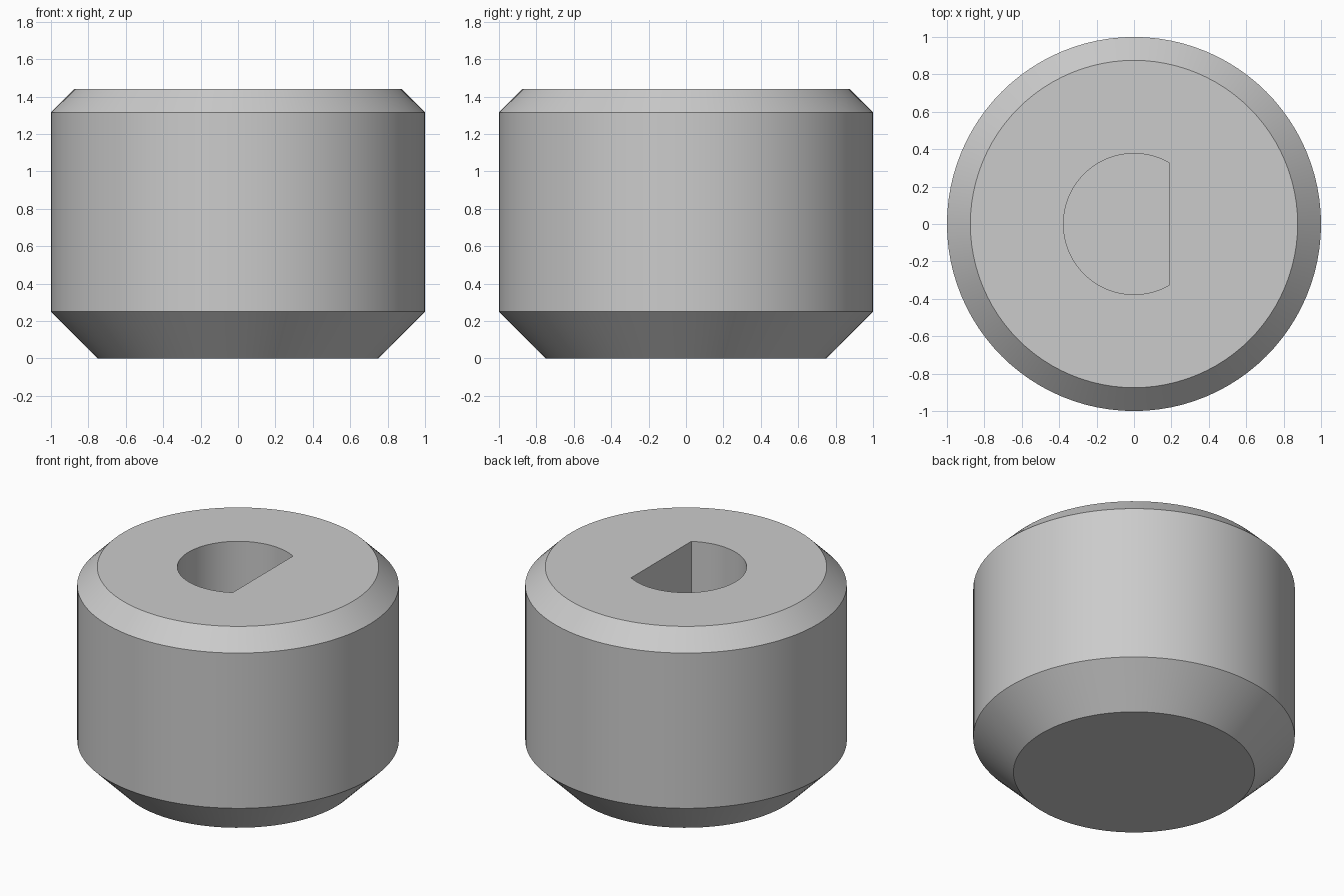
import bpy
import bmesh
from math import acos, cos, pi, sin

cube = bpy.data.objects.get("Cube")
if cube:
    bpy.data.objects.remove(cube, do_unlink=True)

SEGMENTS = 96
HEIGHT = 1.44

grey = bpy.data.materials.new("plain grey")
grey.use_nodes = True
colour = (0.6, 0.6, 0.6, 1)
grey.diffuse_color = colour
grey.node_tree.nodes["Principled BSDF"].inputs["Base Color"].default_value = colour


def loft(name, rings):
    """Closed solid skinned through a stack of equal-length point rings."""
    bm = bmesh.new()
    loops = [[bm.verts.new(p) for p in ring] for ring in rings]
    for low, high in zip(loops, loops[1:]):
        for i in range(len(low)):
            j = (i + 1) % len(low)
            bm.faces.new((low[i], low[j], high[j], high[i]))
    bm.faces.new(loops[0][::-1])
    bm.faces.new(loops[-1])
    bmesh.ops.recalc_face_normals(bm, faces=bm.faces)
    mesh = bpy.data.meshes.new(name)
    bm.to_mesh(mesh)
    bm.free()
    mesh.materials.append(grey)
    obj = bpy.data.objects.new(name, mesh)
    bpy.context.collection.objects.link(obj)
    return obj


def arc(radius, z, start, end, count, closed):
    steps = count if closed else count - 1
    angles = [start + (end - start) * i / steps for i in range(count)]
    return [(radius * cos(a), radius * sin(a), z) for a in angles]


# Round body with a wide lower chamfer and a narrow upper one
profile = [(0.75, 0), (1, 0.25), (1, 1.315), (0.875, HEIGHT)]
body = loft("knob_body", [arc(r, z, 0, 2 * pi, SEGMENTS, True) for r, z in profile])

# D-shaped blind shaft socket, flat side towards +x
half = acos(0.5)
socket = loft("socket_cutter", [arc(0.377, z, half, 2 * pi - half, 65, False)
                                for z in (0.19, HEIGHT + 0.1)])
socket.hide_render = True

cut = body.modifiers.new("shaft socket", "BOOLEAN")
cut.operation = "DIFFERENCE"
cut.solver = "EXACT"
cut.object = socket
bpy.ops.object.select_all(action="DESELECT")
body.select_set(True)
bpy.context.view_layer.objects.active = body
bpy.ops.object.modifier_apply(modifier=cut.name)
bpy.data.objects.remove(socket, do_unlink=True)

# Smooth curved walls, crisp chamfer and socket edges
bpy.ops.object.shade_smooth_by_angle(angle=pi / 6)
